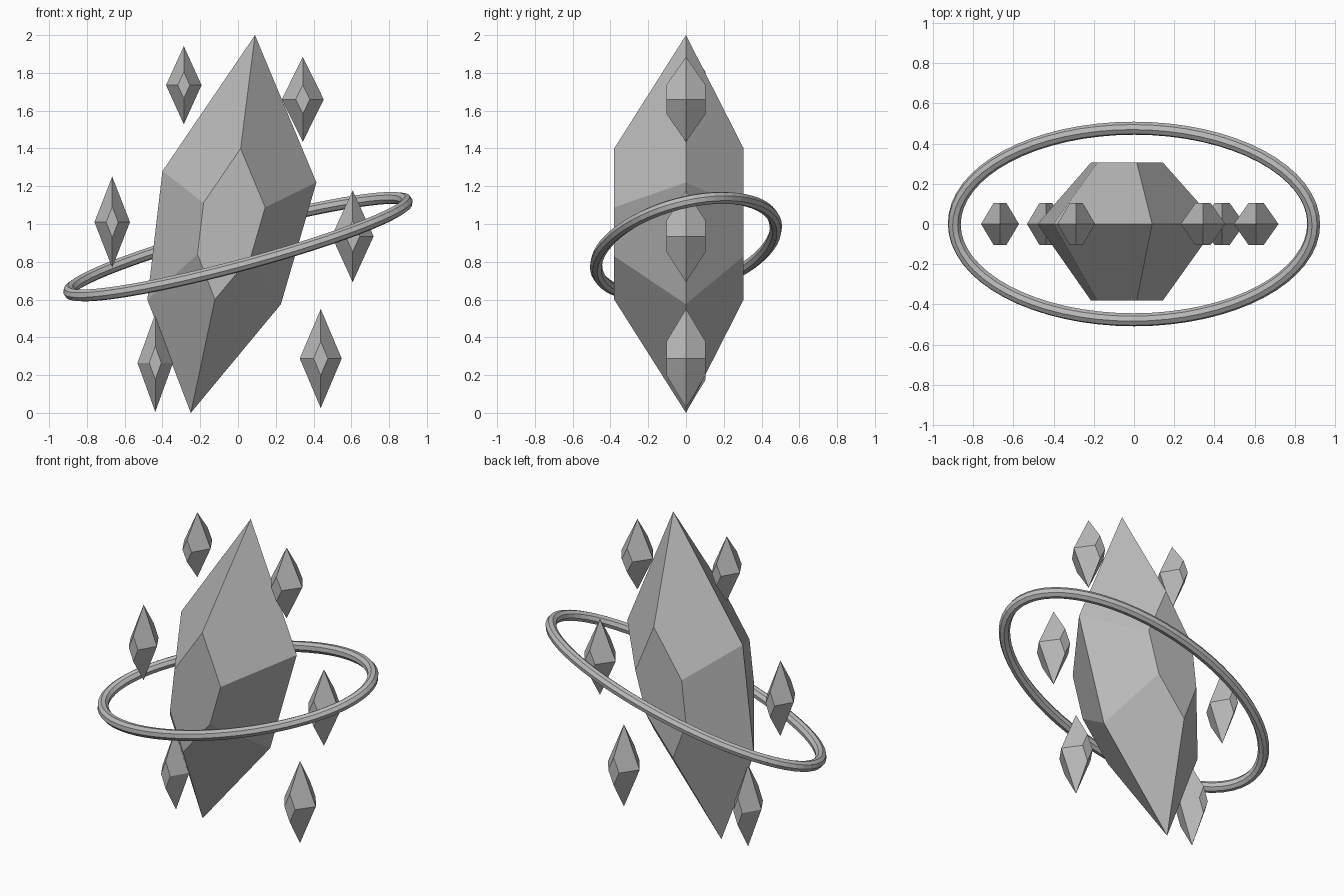
import bpy
import bmesh
from math import cos, sin, tau
from mathutils import Vector

cube = bpy.data.objects.get("Cube")
if cube:
    bpy.data.objects.remove(cube)

stone = bpy.data.materials.new("grey_stone")
stone.use_nodes = True
GREY = (0.5, 0.5, 0.5, 1)
stone.diffuse_color = GREY
stone.node_tree.nodes["Principled BSDF"].inputs["Base Color"].default_value = GREY


def finish(bm, name):
    bmesh.ops.recalc_face_normals(bm, faces=bm.faces)
    mesh = bpy.data.meshes.new(name)
    bm.to_mesh(mesh)
    bm.free()
    mesh.materials.append(stone)
    obj = bpy.data.objects.new(name, mesh)
    bpy.context.collection.objects.link(obj)
    return obj


def gem(name, outline, centre, scale, front, back):
    """Outline in the xz plane, tapering to a smaller flat facet front and back."""
    bm = bmesh.new()
    c = Vector((centre[0], 0, centre[1]))
    belt = [Vector((x, 0, z)) for x, z in outline]
    rim = [bm.verts.new(p) for p in belt]
    n = len(rim)
    for y in (-front, back):
        facet = [bm.verts.new(c + (p - c) * scale + Vector((0, y, 0))) for p in belt]
        bm.faces.new(facet)
        for i in range(n):
            j = (i + 1) % n
            bm.faces.new((rim[i], rim[j], facet[j], facet[i]))
    return finish(bm, name)


# Large leaning crystal
gem("main_crystal",
    [(0.09, 2.0), (0.415, 1.22), (0.227, 0.575), (-0.25, 0.0), (-0.48, 0.6), (-0.40, 1.28)],
    (-0.037, 1.0), 0.4, 0.38, 0.305)

# Floating shards: x, z, half width, half height
shards = {
    "upper_right_shard": (-0.287, 1.735, 0.094, 0.207),
    "upper_left_shard": (0.343, 1.66, 0.111, 0.225),
    "middle_right_shard": (-0.666, 1.01, 0.094, 0.241),
    "middle_left_shard": (0.607, 0.935, 0.111, 0.243),
    "lower_right_shard": (-0.438, 0.265, 0.094, 0.26),
    "lower_left_shard": (0.438, 0.288, 0.111, 0.262),
}
for name, (x, z, w, h) in shards.items():
    gem(name, [(x, z + h), (x + w, z), (x, z - h), (x - w, z)], (x, z), 0.34, 0.104, 0.104)

# Tilted oval ring swept with an eight-sided tube
STEPS, SIDES, TUBE = 64, 8, 0.033
across = Vector((0.893, 0, 0.237))
along = Vector((0, 0.476, 0.103))
up = across.cross(along).normalized()
bm = bmesh.new()
loops = []
for i in range(STEPS):
    a = tau * i / STEPS
    centre = Vector((0, 0, 0.88)) + across * cos(a) + along * sin(a)
    tangent = (along * cos(a) - across * sin(a)).normalized()
    out = tangent.cross(up)
    loops.append([bm.verts.new(centre + TUBE * (out * cos(t) + up * sin(t)))
                  for t in (tau * k / SIDES for k in range(SIDES))])
for i in range(STEPS):
    p, q = loops[i], loops[(i + 1) % STEPS]
    for k in range(SIDES):
        m = (k + 1) % SIDES
        bm.faces.new((p[k], q[k], q[m], p[m]))
finish(bm, "orbit_ring")
